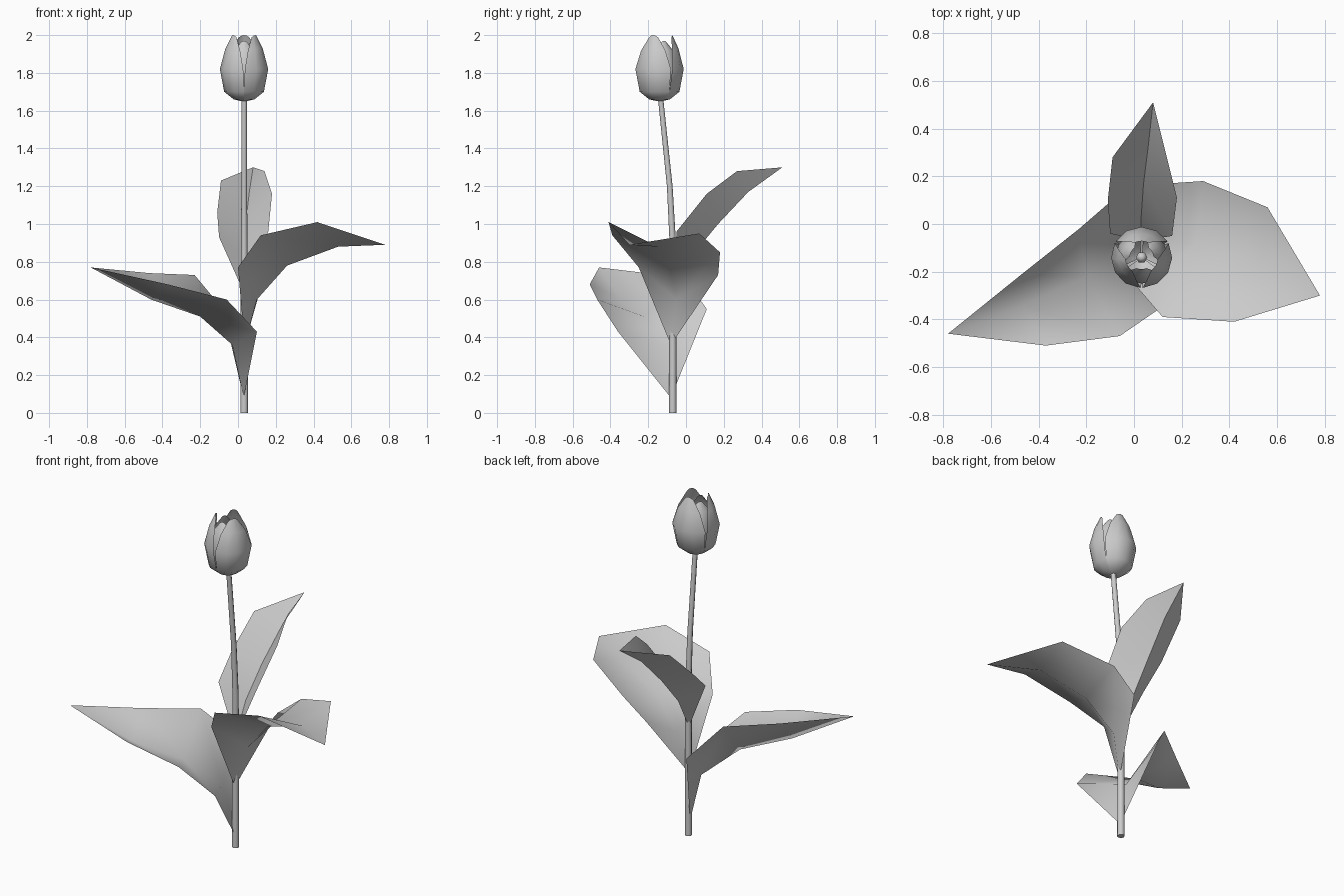
import bpy
import math
from mathutils import Vector

cube = bpy.data.objects.get("Cube")
if cube:
    bpy.data.objects.remove(cube, do_unlink=True)

grey = bpy.data.materials.new("plain_grey")
grey.use_nodes = True
COLOUR = (0.6, 0.6, 0.6, 1)
grey.diffuse_color = COLOUR
grey.node_tree.nodes["Principled BSDF"].inputs["Base Color"].default_value = COLOUR


def loft(name, rows, closed=False, angle=60):
    """Skin between rows of points; a one-point row becomes a fan."""
    verts, index, faces = [], [], []
    for row in rows:
        index.append(list(range(len(verts), len(verts) + len(row))))
        verts += row
    for a, b in zip(index, index[1:]):
        n = max(len(a), len(b))
        for i in range(n if closed else n - 1):
            j = (i + 1) % n
            if len(a) == 1:
                faces.append((a[0], b[j], b[i]))
            elif len(b) == 1:
                faces.append((a[i], a[j], b[0]))
            else:
                faces.append((a[i], a[j], b[j], b[i]))
    mesh = bpy.data.meshes.new(name)
    mesh.from_pydata(verts, [], faces)
    mesh.materials.append(grey)
    obj = bpy.data.objects.new(name, mesh)
    bpy.context.collection.objects.link(obj)
    bpy.ops.object.select_all(action="DESELECT")
    obj.select_set(True)
    bpy.context.view_layer.objects.active = obj
    bpy.ops.object.shade_smooth_by_angle(angle=math.radians(angle))
    return obj


def ring(centre, radius, sides):
    c = Vector(centre)
    return [c + Vector((radius * math.cos(math.tau * i / sides),
                        radius * math.sin(math.tau * i / sides), 0))
            for i in range(sides)]


# Stem: straight below, leaning forward towards the flower
stem_path = [((0.033, -0.07, 0), 0.02), ((0.033, -0.07, 0.5), 0.019),
             ((0.033, -0.07, 0.9), 0.017), ((0.033, -0.086, 1.2), 0.015),
             ((0.033, -0.135, 1.67), 0.014)]
rings = [ring(c, r, 8) for c, r in stem_path]
loft("stem", [[stem_path[0][0]]] + rings, closed=True)

# Leaves: base point, three (edge, midrib, edge) rows, tip point
loft("right_low_leaf", [
    [(0.03, -0.08, 0.08)],
    [(0.10, -0.36, 0.43), (-0.03, -0.10, 0.36), (-0.08, 0.11, 0.55)],
    [(-0.06, -0.47, 0.60), (-0.20, -0.22, 0.51), (-0.23, -0.02, 0.73)],
    [(-0.37, -0.51, 0.68), (-0.46, -0.34, 0.60), (-0.47, -0.21, 0.74)],
    [(-0.78, -0.46, 0.77)]], angle=80)
loft("left_middle_leaf", [
    [(0.035, -0.08, 0.36)],
    [(0.0, -0.25, 0.77), (0.10, -0.05, 0.60), (0.14, 0.17, 0.73)],
    [(0.12, -0.39, 0.94), (0.26, -0.09, 0.78), (0.29, 0.18, 0.85)],
    [(0.42, -0.41, 1.01), (0.53, -0.15, 0.88), (0.56, 0.07, 0.95)],
    [(0.78, -0.30, 0.89)]], angle=80)
loft("back_high_leaf", [
    [(0.03, -0.07, 0.64)],
    [(0.16, -0.05, 0.96), (0.03, 0.03, 0.83), (-0.10, -0.04, 0.93)],
    [(0.18, 0.11, 1.16), (0.04, 0.17, 1.0), (-0.11, 0.10, 1.06)],
    [(0.14, 0.27, 1.28), (0.06, 0.33, 1.17), (-0.09, 0.28, 1.23)],
    [(0.08, 0.51, 1.30)]], angle=80)


# Petals: (radius, height, half width in degrees) rows swept around the flower axis
def petal(name, facing, profile, scale, columns=5):
    rows = []
    for radius, z, half in profile:
        row = []
        for i in range(columns):
            t = 2 * i / (columns - 1) - 1
            a = math.radians(facing + half * t)
            r = radius * scale
            row.append((0.032 + r * math.cos(a), -0.14 + r * math.sin(a),
                        z - 0.012 * t * t * (z > 1.9)))
        rows.append(row)
    loft(name, rows)


outer = [(0.012, 1.65, 60), (0.055, 1.66, 60), (0.105, 1.70, 60),
         (0.128, 1.82, 58), (0.10, 1.93, 48), (0.068, 2.0, 24)]
inner = [(0.012, 1.66, 55), (0.09, 1.70, 55), (0.122, 1.82, 55),
         (0.092, 1.92, 45), (0.055, 1.97, 24)]
for n, facing in enumerate((-30, 90, 210), 1):
    petal(f"outer_petal_{n}", facing, outer, 1.0)
    petal(f"inner_petal_{n}", facing + 60, inner, 0.9)

# Pistil in the middle of the flower
loft("pistil", [ring((0.032, -0.14, z), r, 6) for r, z in
                ((0.014, 1.66), (0.018, 1.78), (0.024, 1.81))]
     + [[(0.032, -0.14, 1.83)]], closed=True)
